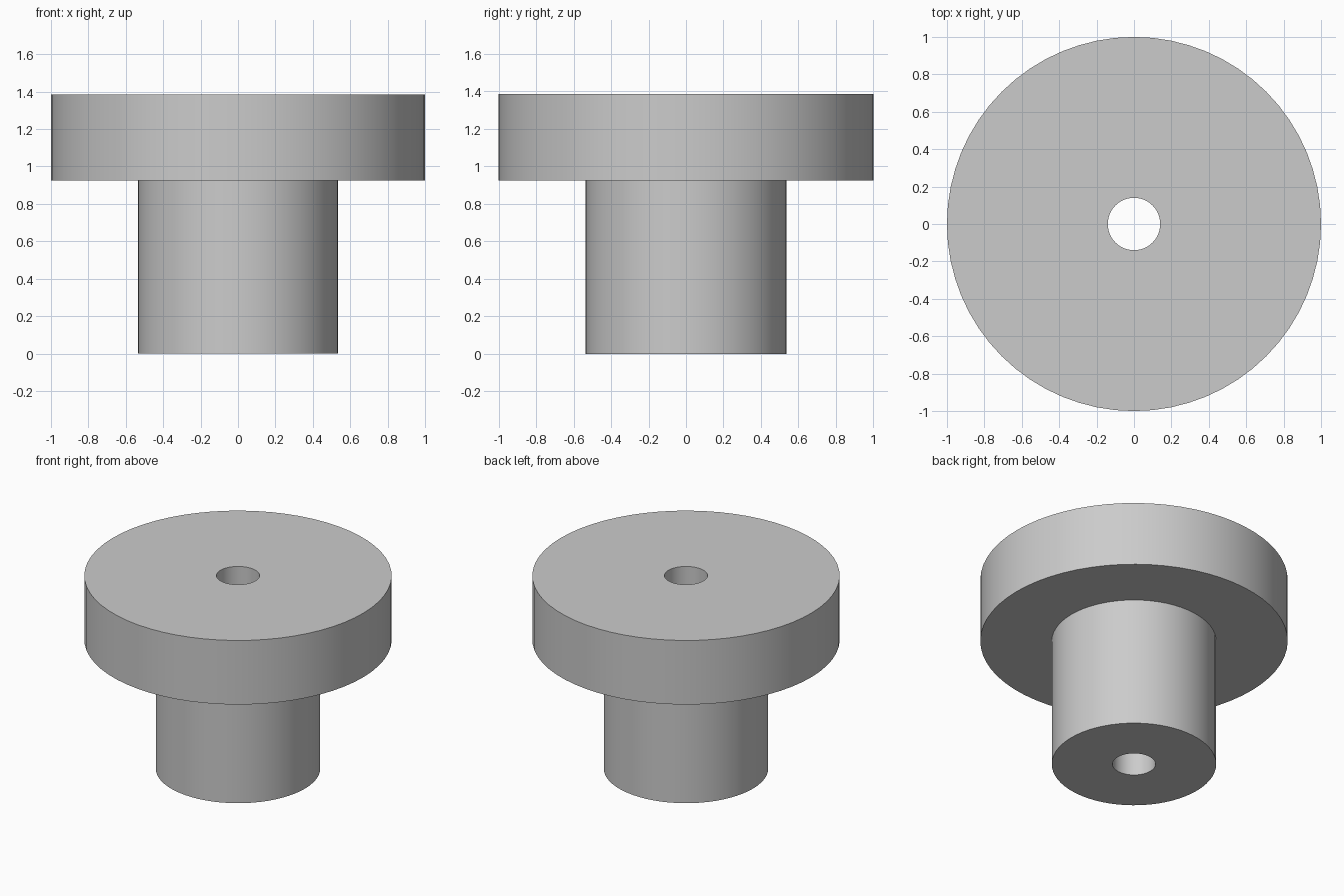
import bpy
import bmesh
import math
from mathutils import Matrix

cube = bpy.data.objects.get("Cube")
if cube:
    bpy.data.objects.remove(cube, do_unlink=True)

SEGMENTS = 64
BORE, STEM, FLANGE = 0.14, 0.535, 1.0
SHOULDER, TOP = 0.925, 1.385

# Plain grey material
grey = bpy.data.materials.new("plain grey")
grey.use_nodes = True
colour = (0.6, 0.6, 0.6, 1)
grey.diffuse_color = colour
grey.node_tree.nodes["Principled BSDF"].inputs["Base Color"].default_value = colour


def lathe(name, profile):
    """Revolve a closed (radius, height) profile around z."""
    bm = bmesh.new()
    rings = []
    for i in range(SEGMENTS):
        turn = Matrix.Rotation(math.tau * i / SEGMENTS, 3, "Z")
        rings.append([bm.verts.new((r, 0, z)) for r, z in profile])
        bmesh.ops.rotate(bm, verts=rings[-1], matrix=turn)
    n = len(profile)
    for i, ring in enumerate(rings):
        after = rings[(i + 1) % SEGMENTS]
        for j in range(n):
            k = (j + 1) % n
            bm.faces.new((ring[j], after[j], after[k], ring[k]))
    bmesh.ops.recalc_face_normals(bm, faces=bm.faces)
    mesh = bpy.data.meshes.new(name)
    bm.to_mesh(mesh)
    bm.free()
    mesh.materials.append(grey)
    obj = bpy.data.objects.new(name, mesh)
    bpy.context.collection.objects.link(obj)
    return obj


# Stem and wide flange turned as one piece, with a bore right through
bushing = lathe("flanged_bushing", [
    (BORE, 0), (STEM, 0), (STEM, SHOULDER),
    (FLANGE, SHOULDER), (FLANGE, TOP), (BORE, TOP),
])

# Smooth round walls, sharp rims
bpy.ops.object.select_all(action="DESELECT")
bushing.select_set(True)
bpy.context.view_layer.objects.active = bushing
bpy.ops.object.shade_smooth_by_angle(angle=math.radians(30))
